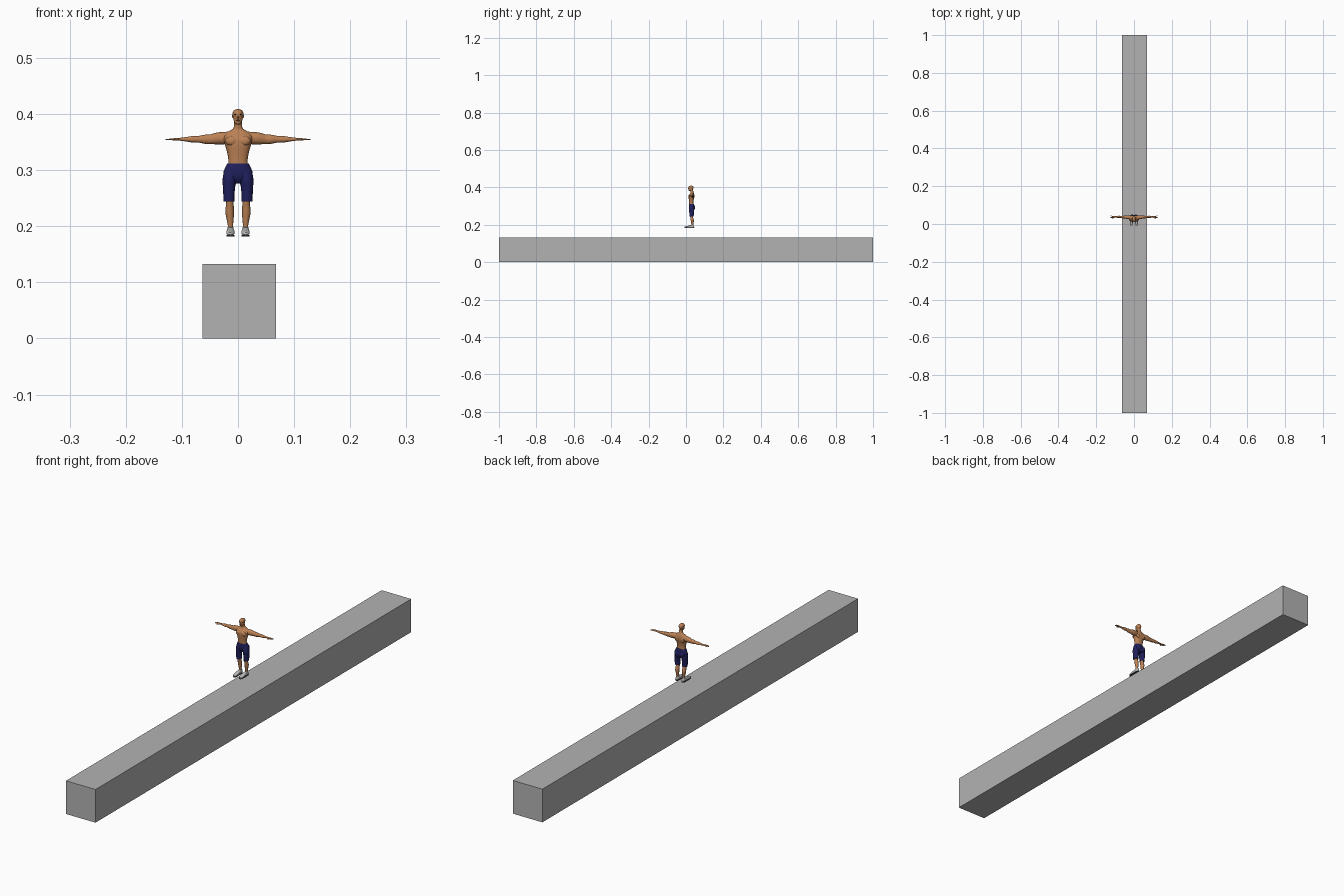
import bpy, math
from mathutils import Vector


def mat(name, rgb):
    m = bpy.data.materials.new(name)
    m.diffuse_color = (*rgb, 1)
    return m


STONE = mat("beam grey", (0.45, 0.45, 0.45))
SKIN = mat("tan skin", (0.50, 0.22, 0.09))
NAVY = mat("navy cloth", (0.014, 0.014, 0.11))
SHOE = mat("shoe grey", (0.50, 0.51, 0.49))
SOLE = mat("dark sole", (0.06, 0.06, 0.065))
HAIR = mat("dark hair", (0.04, 0.02, 0.012))
WHITE = mat("eye white", (0.75, 0.75, 0.72))
LIP = mat("lip brown", (0.28, 0.09, 0.05))


def finish(name, verts, faces, material, mirror=False, angle=50):
    me = bpy.data.meshes.new(name)
    me.from_pydata(verts, [], faces)
    ob = bpy.data.objects.new(name, me)
    bpy.context.collection.objects.link(ob)
    me.materials.append(material)
    if mirror:
        ob.modifiers.new("mirror", 'MIRROR')
    bpy.ops.object.select_all(action='DESELECT')
    ob.select_set(True)
    bpy.context.view_layer.objects.active = ob
    bpy.ops.object.mode_set(mode='EDIT')
    bpy.ops.mesh.select_all(action='SELECT')
    bpy.ops.mesh.normals_make_consistent(inside=False)
    bpy.ops.object.mode_set(mode='OBJECT')
    bpy.ops.object.shade_smooth_by_angle(angle=math.radians(angle))
    return ob


def loft(name, axis, rings, material, mirror=False, n=20, steps=3, power=1.0):
    """Skin through elliptical rings (t, centre u, centre v, radius u, radius v)."""
    r = [Vector(q) for q in rings]
    path = []
    for i in range(len(r) - 1):
        p0, p1, p2, p3 = r[max(i - 1, 0)], r[i], r[i + 1], r[min(i + 2, len(r) - 1)]
        for s in range(steps):
            t = s / steps
            path.append(0.5 * (2 * p1 + (p2 - p0) * t + (2 * p0 - 5 * p1 + 4 * p2 - p3) * t * t
                               + (3 * p1 - p0 - 3 * p2 + p3) * t ** 3))
    path.append(r[-1])
    verts, faces = [], []
    for t, cu, cv, ru, rv in path:
        for k in range(n):
            a = math.tau * k / n
            c, s = math.cos(a), math.sin(a)
            u = cu + ru * math.copysign(abs(c) ** power, c)
            v = cv + rv * math.copysign(abs(s) ** power, s)
            verts.append({'x': (t, u, v), 'y': (u, t, v), 'z': (u, v, t)}[axis])
    for i in range(len(path) - 1):
        for k in range(n):
            j = (k + 1) % n
            faces.append((i * n + k, i * n + j, i * n + n + j, i * n + n + k))
    faces += [tuple(range(n)), tuple(range(len(verts) - n, len(verts)))]
    return finish(name, verts, faces, material, mirror)


def ball(name, c, r, material, mirror=False):
    """Ellipsoid at c with radii r."""
    rings = [(c[2] - r[2] * math.cos(math.pi * i / 8), c[0], c[1],
              r[0] * max(math.sin(math.pi * i / 8), .02), r[1] * max(math.sin(math.pi * i / 8), .02))
             for i in range(9)]
    return loft(name, 'z', rings, material, mirror, n=14, steps=1)


def box(name, lo, hi, material):
    v = [(x, y, z) for x in (lo[0], hi[0]) for y in (lo[1], hi[1]) for z in (lo[2], hi[2])]
    f = [(0, 1, 3, 2), (4, 6, 7, 5), (0, 4, 5, 1), (2, 3, 7, 6), (0, 2, 6, 4), (1, 5, 7, 3)]
    return finish(name, v, f, material, angle=30)


# Long square beam
box("beam", (-0.063, -1, 0), (0.068, 1, 0.133), STONE)

# Torso and neck
loft("torso", 'z', [
    (0.305, 0, 0.029, 0.0180, 0.0115), (0.318, 0, 0.028, 0.0172, 0.0112),
    (0.332, 0, 0.028, 0.0195, 0.0125), (0.346, 0, 0.029, 0.0235, 0.0150),
    (0.357, 0, 0.030, 0.0260, 0.0150), (0.365, 0, 0.032, 0.0230, 0.0115),
    (0.371, 0, 0.033, 0.0135, 0.0085), (0.376, 0, 0.032, 0.0078, 0.0075),
    (0.388, 0, 0.030, 0.0068, 0.0072)], SKIN, power=0.9)
ball("chest_muscle", (0.011, 0.0185, 0.352), (0.0115, 0.0055, 0.0085), SKIN, True)
ball("shoulder_blade", (0.012, 0.040, 0.352), (0.0095, 0.0055, 0.012), SKIN, True)

# Arms held straight out, palms down
loft("arm", 'x', [
    (0.012, 0.033, 0.358, 0.0100, 0.0110), (0.026, 0.035, 0.357, 0.0100, 0.0110),
    (0.038, 0.036, 0.3565, 0.0095, 0.0105), (0.050, 0.037, 0.355, 0.0070, 0.0085),
    (0.060, 0.037, 0.355, 0.0066, 0.0080), (0.071, 0.038, 0.355, 0.0054, 0.0058),
    (0.081, 0.038, 0.355, 0.0058, 0.0058), (0.092, 0.038, 0.355, 0.0045, 0.0040),
    (0.103, 0.038, 0.355, 0.0034, 0.0026)], SKIN, True)
loft("palm", 'x', [
    (0.101, 0.038, 0.355, 0.0033, 0.0024), (0.107, 0.038, 0.355, 0.0048, 0.0023),
    (0.114, 0.038, 0.355, 0.0052, 0.0018)], SKIN, True, n=12)
for i, tip in enumerate((0.125, 0.128, 0.129, 0.127)):
    y = 0.0342 + i * 0.0026
    y_tip = 0.038 + (y - 0.038) * 1.25
    loft("finger", 'x', [
        (0.112, y, 0.355, 0.0013, 0.0014), (0.120, (y + y_tip) / 2, 0.355, 0.0012, 0.0012),
        (tip, y_tip, 0.3545, 0.0006, 0.0006)][::-1], SKIN, True, n=8, steps=2)
loft("thumb", 'x', [
    (0.104, 0.0350, 0.355, 0.0018, 0.0016), (0.110, 0.0315, 0.354, 0.0016, 0.0014),
    (0.117, 0.0295, 0.354, 0.0007, 0.0007)], SKIN, True, n=8, steps=2)

# Head with bald crown
loft("head", 'z', [
    (0.3815, 0, 0.0190, 0.0025, 0.0030), (0.3840, 0, 0.0220, 0.0058, 0.0075),
    (0.3890, 0, 0.0250, 0.0078, 0.0110), (0.3950, 0, 0.0265, 0.0090, 0.0130),
    (0.4000, 0, 0.0270, 0.0097, 0.0137), (0.4045, 0, 0.0270, 0.0086, 0.0120),
    (0.4075, 0, 0.0270, 0.0056, 0.0080), (0.4090, 0, 0.0270, 0.0010, 0.0015)], SKIN)
ball("ear", (0.0095, 0.028, 0.396), (0.0012, 0.0022, 0.0034), SKIN, True)
ball("nose", (0, 0.0135, 0.3935), (0.0017, 0.0028, 0.0030), SKIN)
ball("eye", (0.0037, 0.0154, 0.3970), (0.0017, 0.0012, 0.0009), WHITE, True)
ball("pupil", (0.0037, 0.0146, 0.3970), (0.0007, 0.0007, 0.0008), HAIR, True)
ball("eyebrow", (0.0040, 0.0152, 0.3992), (0.0026, 0.0013, 0.0007), HAIR, True)
ball("mouth", (0, 0.0143, 0.3885), (0.0030, 0.0012, 0.0008), LIP)

# Shorts: hips and two wide legs
loft("shorts_hips", 'z', [
    (0.276, 0, 0.033, 0.0080, 0.0090), (0.284, 0, 0.032, 0.0225, 0.0140),
    (0.294, 0, 0.031, 0.0262, 0.0155), (0.303, 0, 0.030, 0.0235, 0.0145),
    (0.312, 0, 0.029, 0.0190, 0.0125)], NAVY, power=0.9)
ball("shorts_seat", (0.010, 0.041, 0.292), (0.0120, 0.0085, 0.0120), NAVY, True)
loft("shorts_leg", 'z', [
    (0.244, 0.0160, 0.030, 0.0098, 0.0112), (0.256, 0.0162, 0.030, 0.0100, 0.0118),
    (0.270, 0.0160, 0.030, 0.0110, 0.0130), (0.285, 0.0145, 0.030, 0.0128, 0.0145),
    (0.300, 0.0125, 0.030, 0.0120, 0.0120)], NAVY, True)

# Bare lower legs
loft("lower_leg", 'z', [
    (0.191, 0.0135, 0.034, 0.0045, 0.0055), (0.200, 0.0135, 0.034, 0.0045, 0.0052),
    (0.211, 0.0140, 0.034, 0.0060, 0.0066), (0.223, 0.0147, 0.034, 0.0076, 0.0086),
    (0.234, 0.0147, 0.032, 0.0072, 0.0080), (0.242, 0.0145, 0.030, 0.0068, 0.0076),
    (0.256, 0.0150, 0.030, 0.0080, 0.0095)], SKIN, True)

# Shoes with ankle collar and dark sole
loft("shoe", 'y', [
    (-0.007, 0.0140, 0.1870, 0.0030, 0.0022), (-0.003, 0.0138, 0.1875, 0.0062, 0.0035),
    (0.007, 0.0135, 0.1885, 0.0074, 0.0048), (0.019, 0.0133, 0.1905, 0.0068, 0.0066),
    (0.030, 0.0133, 0.1910, 0.0062, 0.0074), (0.039, 0.0133, 0.1905, 0.0058, 0.0068),
    (0.043, 0.0133, 0.1895, 0.0032, 0.0046)], SHOE, True, power=0.8)
loft("shoe_collar", 'z', [
    (0.190, 0.0134, 0.033, 0.0060, 0.0085), (0.199, 0.0134, 0.034, 0.0053, 0.0066)], SHOE, True)
loft("shoe_sole", 'z', [
    (0.1820, 0.0135, 0.018, 0.0072, 0.0262), (0.1848, 0.0135, 0.018, 0.0074, 0.0265)],
    SOLE, True, steps=1, power=0.6)
loft("shoe_lace", 'y', [
    (0.010, 0.0135, 0.1925, 0.0026, 0.0018), (0.022, 0.0134, 0.1965, 0.0026, 0.0018)],
    WHITE, True, n=8, steps=1)
